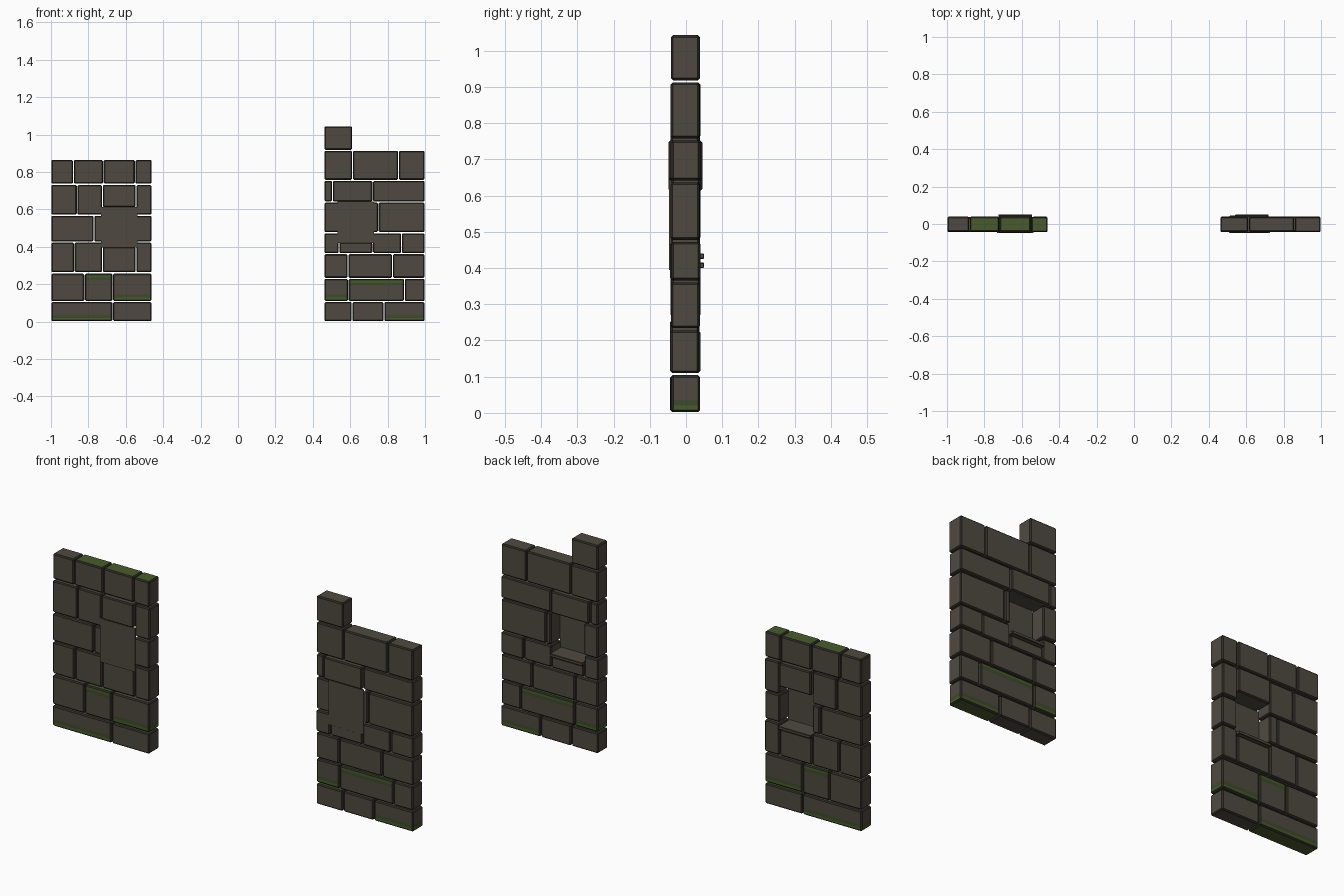
import bpy, bmesh, random
from mathutils import Vector

if "Cube" in bpy.data.objects:
    bpy.data.objects.remove(bpy.data.objects["Cube"])

random.seed(4)


def material(name, rgb):
    m = bpy.data.materials.new(name)
    m.diffuse_color = (*rgb, 1)
    m.use_nodes = True
    m.node_tree.nodes["Principled BSDF"].inputs["Base Color"].default_value = m.diffuse_color
    return m


MATS = [material("stone", (0.078, 0.068, 0.052)),
        material("dark_edge", (0.026, 0.023, 0.018)),
        material("moss", (0.066, 0.105, 0.026)),
        material("dark_moss", (0.050, 0.068, 0.024))]


def block(name, lo, hi, bevel=0.006, moss=""):
    """Bevelled stone; moss may hold 'b' (bottom strip), 't' (top strip), 'c' (cap only)."""
    lo, hi = Vector(lo), Vector(hi)
    bm = bmesh.new()
    bmesh.ops.create_cube(bm, size=1)
    for v in bm.verts:
        v.co = Vector(hi[i] if v.co[i] > 0 else lo[i] for i in range(3))
    if bevel:
        bmesh.ops.bevel(bm, geom=bm.edges[:], offset=bevel, segments=1,
                        affect='EDGES', profile=0.5)
    # cut lines for the moss bands
    cuts = []
    if "b" in moss:
        cuts += [lo.z + 0.018, lo.z + 0.034]
    if "t" in moss:
        cuts += [hi.z - 0.018, hi.z - 0.034]
    for z in cuts:
        bmesh.ops.bisect_plane(bm, geom=bm.verts[:] + bm.edges[:] + bm.faces[:],
                               plane_co=(0, 0, z), plane_no=(0, 0, 1))
    bm.normal_update()
    for f in bm.faces:
        z, n = f.calc_center_median().z, f.normal
        f.material_index = 0 if max(abs(c) for c in n) > 0.95 else 1
        if f.material_index == 0:
            d = min([z - lo.z] * ("b" in moss) + [hi.z - z] * ("t" in moss) + [9])
            if d < 0.018:
                f.material_index = 2
            elif d < 0.034:
                f.material_index = 3
            if "c" in moss and n.z > 0.9:
                f.material_index = 2
    me = bpy.data.meshes.new(name)
    bm.to_mesh(me)
    bm.free()
    for m in MATS:
        me.materials.append(m)
    ob = bpy.data.objects.new(name, me)
    bpy.context.collection.objects.link(ob)


def wall(side, rows, niche, lintel_row, moss):
    n0, n1, sill_z, top_z = niche
    for r, (z0, z1, xs) in enumerate(rows):
        for c, (x0, x1) in enumerate(zip(xs, xs[1:])):
            a, b = z0, z1
            inside = x0 >= n0 - 0.001 and x1 <= n1 + 0.001
            if inside and b > sill_z and a < top_z:
                # stones around the window opening
                if a < sill_z - 0.03:
                    b = sill_z - 0.015
                elif b > top_z + 0.03:
                    a = top_z
                else:
                    continue
            j = random.uniform(-0.002, 0.002)
            y0, y1 = -0.042 + j, 0.038 + j
            if r == lintel_row and x0 < (n0 + n1) / 2 < x1:
                y0, y1 = -0.049, 0.045
            g = 0.002
            block(f"{side}_stone_{r + 1}_{c + 1}", (x0 + g, y0, a + g),
                  (x1 - g, y1, b - g), moss=moss.get((r, c), ""))
    # window sill and thin front panel closing the opening
    block(f"{side}_window_sill", (n0, -0.04, sill_z - 0.015), (n1, 0.05, sill_z), 0.002)
    block(f"{side}_window_panel", (n0 - 0.007, -0.047, sill_z - 0.02),
          (n1 + 0.007, -0.040, top_z + 0.003), 0)


# left wall
wall("left", [
    (0.000, 0.106, [-1, -0.67, -0.46]),
    (0.108, 0.258, [-1, -0.82, -0.67, -0.46]),
    (0.262, 0.424, [-1, -0.875, -0.725, -0.545, -0.46]),
    (0.426, 0.567, [-1, -0.77, -0.725, -0.545, -0.46]),
    (0.569, 0.732, [-1, -0.86, -0.725, -0.545, -0.46]),
    (0.735, 0.866, [-1, -0.88, -0.72, -0.55, -0.46]),
], (-0.725, -0.545, 0.415, 0.61), 4,
    {(0, 0): "b", (0, 1): "c", (1, 1): "t", (1, 2): "b",
     (5, 1): "c", (5, 2): "c", (5, 3): "c"})

# right wall with its single raised stone
wall("right", [
    (0.000, 0.106, [0.46, 0.61, 0.78, 1]),
    (0.108, 0.230, [0.46, 0.59, 0.89, 1]),
    (0.232, 0.362, [0.46, 0.588, 0.826, 1]),
    (0.364, 0.474, [0.46, 0.54, 0.72, 0.874, 1]),
    (0.476, 0.638, [0.46, 0.54, 0.72, 0.75, 1]),
    (0.640, 0.754, [0.46, 0.505, 0.72, 1]),
    (0.756, 0.914, [0.46, 0.612, 0.858, 1]),
    (0.916, 1.045, [0.46, 0.612]),
], (0.54, 0.72, 0.44, 0.64), 5,
    {(0, 0): "c", (0, 2): "b", (1, 0): "b", (1, 1): "t"})
